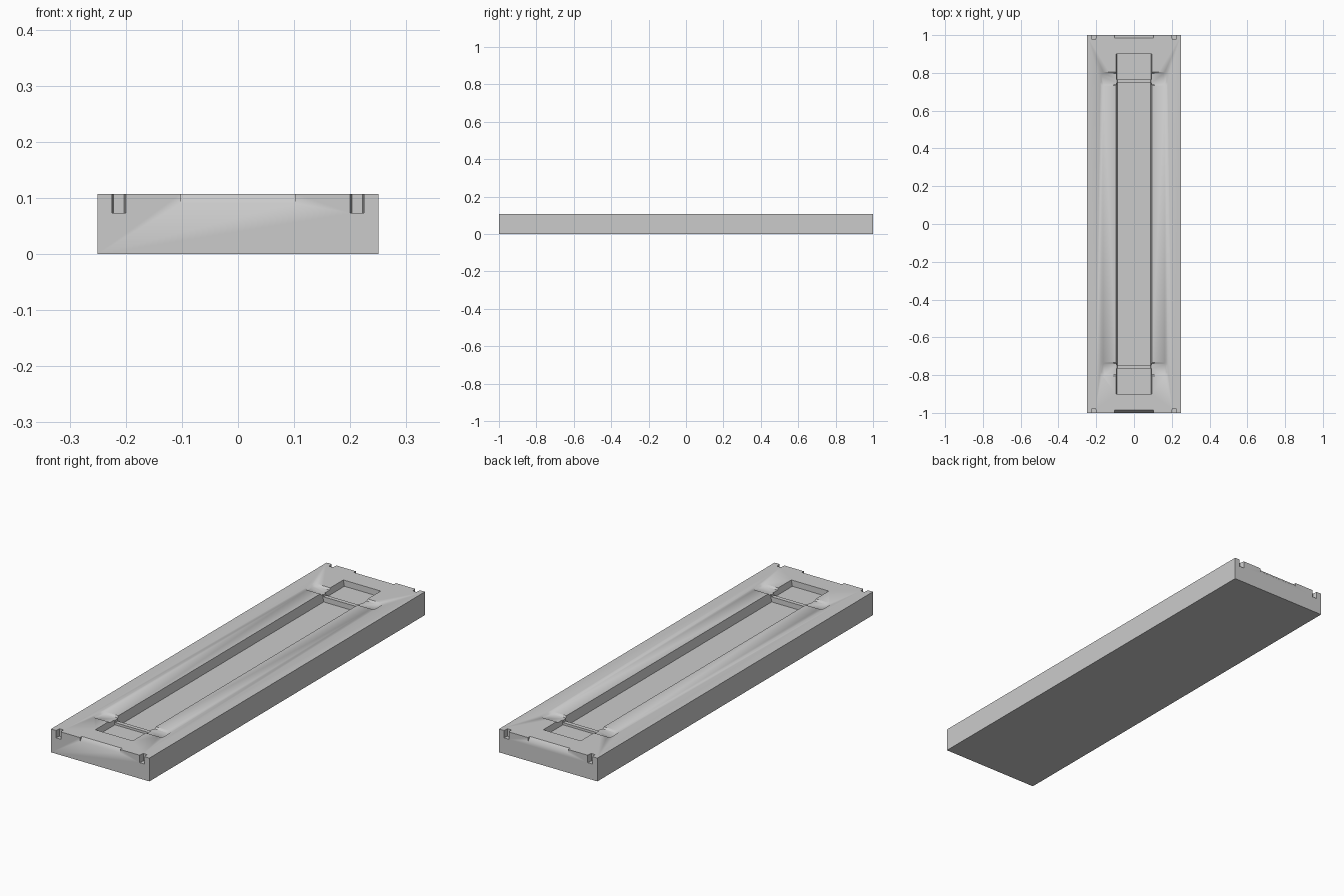
import bpy, bmesh, math

if "Cube" in bpy.data.objects:
    bpy.data.objects.remove(bpy.data.objects["Cube"])

TOP = 0.107


def mesh_object(name, rings):
    """Closed solid lofted through equal-length rings of points."""
    bm = bmesh.new()
    loops = [[bm.verts.new(p) for p in ring] for ring in rings]
    n = len(loops[0])
    for a, b in zip(loops, loops[1:]):
        for i in range(n):
            j = (i + 1) % n
            bm.faces.new((a[i], a[j], b[j], b[i]))
    bm.faces.new(loops[0][::-1])
    bm.faces.new(loops[-1])
    bmesh.ops.recalc_face_normals(bm, faces=bm.faces[:])
    mesh = bpy.data.meshes.new(name)
    bm.to_mesh(mesh)
    bm.free()
    obj = bpy.data.objects.new(name, mesh)
    bpy.context.collection.objects.link(obj)
    return obj


def rounded_rect(x0, x1, y0, y1, z, r=0.0, steps=4):
    if r == 0:
        return [(x0, y0, z), (x1, y0, z), (x1, y1, z), (x0, y1, z)]
    pts = []
    corners = [(x1 - r, y1 - r), (x0 + r, y1 - r), (x0 + r, y0 + r), (x1 - r, y0 + r)]
    for k, (cx, cy) in enumerate(corners):
        for s in range(steps + 1):
            a = math.pi / 2 * (k + s / steps)
            pts.append((cx + r * math.cos(a), cy + r * math.sin(a), z))
    return pts


def pocket(name, x0, x1, y0, y1, floor, tx=0.0, ty=0.0, r=0.0):
    """Tapered recess cutter, reaching a little above the slab."""
    return mesh_object(name, [
        rounded_rect(x0 + tx, x1 - tx, y0 + ty, y1 - ty, floor, r),
        rounded_rect(x0, x1, y0, y1, TOP, r),
        rounded_rect(x0, x1, y0, y1, TOP + 0.03, r)])


def cut(target, cutter):
    mod = target.modifiers.new("cut", 'BOOLEAN')
    mod.operation = 'DIFFERENCE'
    mod.solver = 'EXACT'
    mod.object = cutter
    bpy.context.view_layer.objects.active = target
    bpy.ops.object.modifier_apply(modifier=mod.name)
    bpy.data.objects.remove(cutter, do_unlink=True)


# Main slab
slab = mesh_object("slab", [rounded_rect(-0.25, 0.25, -1, 1, z) for z in (0, TOP)])

# Long central trough with slightly sloping side walls
cut(slab, pocket("trough_cutter", -0.095, 0.095, -0.747, 0.747, 0.067, 0.008, 0.001))

for s in (-1, 1):
    def span(a, b):
        return sorted((s * a, s * b))

    # Shallower end of the trough, running under the cross strap
    cut(slab, pocket("trough_end_cutter", -0.095, 0.095, *span(0.765, 0.90), 0.08, 0.006, 0.001))
    # Shallow rounded cross recess
    cut(slab, pocket("cross_recess_cutter", -0.178, 0.178, *span(0.732, 0.805),
                     TOP - 0.007, 0.007, 0.007, 0.015))
    # Dip between the ears, leaving a thin bar across the trough
    cut(slab, pocket("bar_dip_cutter", -0.09, 0.09, *span(0.74, 0.77), 0.09, 0.003))

    # Upright notches in the end face, narrowing inwards
    for m in (-1, 1):
        cut(slab, mesh_object("end_notch_cutter", [
            [(m * xa, s * y, 0.073), (m * xb, s * y, 0.073),
             (m * xb, s * y, TOP + 0.02), (m * xa, s * y, TOP + 0.02)]
            for y, xa, xb in ((0.977, 0.203, 0.222), (1.0, 0.20, 0.225), (1.02, 0.20, 0.225))]))

    # Wedge chamfer along the middle of the end edge
    cut(slab, mesh_object("end_chamfer_cutter", [
        [(x, s * 1.0003, 0.09), (x, s * 0.986, TOP),
         (x, s * 0.986, TOP + 0.02), (x, s * 1.02, TOP + 0.02), (x, s * 1.02, 0.09)]
        for x in (-0.102, 0.102)]))

# Blend the chamfers softly into the end faces
slab.select_set(True)
bpy.context.view_layer.objects.active = slab
bpy.ops.object.shade_smooth_by_angle(angle=math.radians(44))
